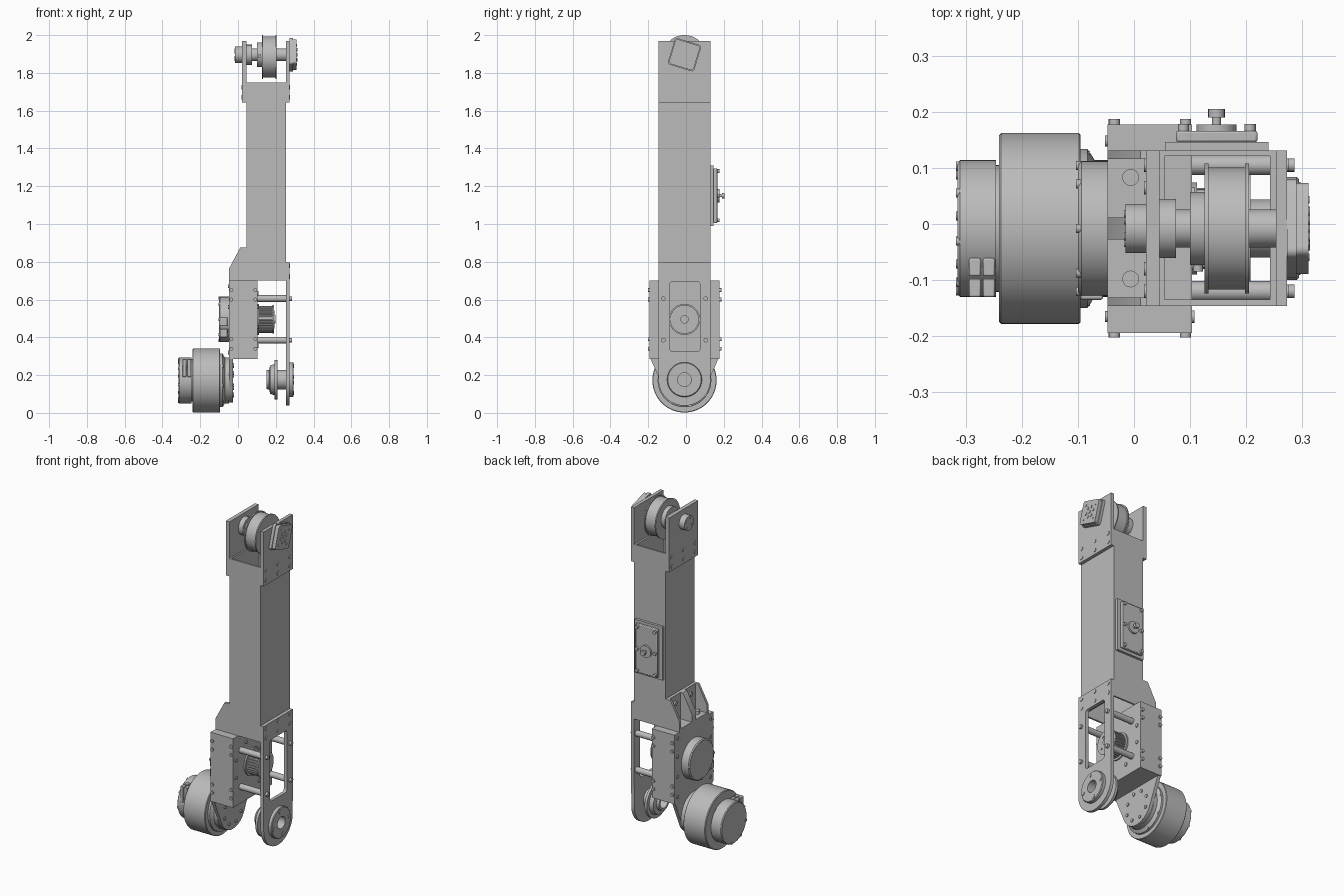
import bpy, bmesh, math
from mathutils import Matrix, Vector

if "Cube" in bpy.data.objects:
    bpy.data.objects.remove(bpy.data.objects["Cube"])

grey = bpy.data.materials.new("light_grey_metal")
grey.use_nodes = True
grey.diffuse_color = (0.5, 0.5, 0.5, 1)
grey.node_tree.nodes["Principled BSDF"].inputs["Base Color"].default_value = (0.5, 0.5, 0.5, 1)
parts = []
CY = -0.008          # centre line of the arm
LOW, MID, TOP = 0.172, 0.495, 1.89   # heights of the three axles


def finish(name, bm):
    bmesh.ops.remove_doubles(bm, verts=bm.verts, dist=1e-5)
    bmesh.ops.recalc_face_normals(bm, faces=bm.faces)
    me = bpy.data.meshes.new(name)
    bm.to_mesh(me)
    bm.free()
    me.materials.append(grey)
    ob = bpy.data.objects.new(name, me)
    bpy.context.collection.objects.link(ob)
    parts.append(ob)
    return ob


def box(name, x, y, z, bevel=0):
    bm = bmesh.new()
    size = [b - a for a, b in (x, y, z)]
    mid = [(a + b) / 2 for a, b in (x, y, z)]
    bmesh.ops.create_cube(bm, size=1, matrix=Matrix.Translation(mid) @ Matrix.Diagonal((*size, 1)))
    ob = finish(name, bm)
    if bevel:
        mod = ob.modifiers.new("bevel", "BEVEL")
        mod.width, mod.segments = bevel, 2
    return ob


def plate(name, axis, span, loops):
    """Extrude flat outlines (outer loop plus holes) along x or y."""
    bm = bmesh.new()
    place = (lambda a, b: (span[0], a, b)) if axis == "x" else (lambda a, b: (a, span[0], b))
    for loop in loops:
        vs = [bm.verts.new(place(*p)) for p in loop]
        for i, v in enumerate(vs):
            bm.edges.new((vs[i - 1], v))
    bmesh.ops.triangle_fill(bm, edges=bm.edges[:], use_beauty=True)
    geo = bmesh.ops.extrude_face_region(bm, geom=bm.faces[:])["geom"]
    d = span[1] - span[0]
    move = Vector((d, 0, 0)) if axis == "x" else Vector((0, d, 0))
    bmesh.ops.translate(bm, vec=move, verts=[g for g in geo if isinstance(g, bmesh.types.BMVert)])
    return finish(name, bm)


def arc(cy, cz, r, a0, a1, n=24):
    return [(cy + r * math.cos(math.radians(a0 + (a1 - a0) * i / n)),
             cz + r * math.sin(math.radians(a0 + (a1 - a0) * i / n))) for i in range(n + 1)]


def round_rect(y0, y1, z0, z1, r):
    return (arc(y1 - r, z1 - r, r, 0, 90, 5) + arc(y0 + r, z1 - r, r, 90, 180, 5)
            + arc(y0 + r, z0 + r, r, 180, 270, 5) + arc(y1 - r, z0 + r, r, 270, 360, 5))


def turned(name, profile, cz, cy=CY, steps=64):
    """Lathe an (x, radius) profile around the x axis."""
    bm = bmesh.new()
    vs = [bm.verts.new((x, cy, cz + r)) for x, r in profile]
    es = [bm.edges.new(pair) for pair in zip(vs, vs[1:])]
    bmesh.ops.spin(bm, geom=vs + es, cent=(0, cy, cz), axis=(1, 0, 0), angle=math.tau, steps=steps)
    return finish(name, bm)


def rods(name, axis, span, r, spots, seg=16):
    """Cylinders along one axis; spots give the other two coordinates in order."""
    bm = bmesh.new()
    k = "xyz".index(axis)
    rot = [Matrix.Rotation(math.pi / 2, 4, "Y"), Matrix.Rotation(math.pi / 2, 4, "X"), Matrix()][k]
    for s in spots:
        pos = list(s)
        pos.insert(k, sum(span) / 2)
        bmesh.ops.create_cone(bm, cap_ends=True, segments=seg, radius1=r, radius2=r,
                              depth=abs(span[1] - span[0]), matrix=Matrix.Translation(pos) @ rot)
    return finish(name, bm)


def ring(cz, r, n, a0=0):
    return [(CY + r * math.cos(a0 + math.tau * i / n), cz + r * math.sin(a0 + math.tau * i / n))
            for i in range(n)]


def grid(a, b):
    return [(p, q) for p in a for q in b]


Y = (-0.146, 0.131)
COLS = (-0.12, CY, 0.105)

# Hollow arm tube
box("tube_left_wall", (0.045, 0.054), Y, (0.70, 1.75))
box("tube_right_wall", (0.242, 0.253), Y, (0.70, 1.75))
box("tube_front_wall", (0.045, 0.253), (Y[0], -0.135), (0.70, 1.75))
box("tube_back_wall", (0.045, 0.253), (0.121, Y[1]), (0.70, 1.75))

# Upper clevis plates and screws
box("clevis_left_plate", (0.021, 0.045), Y, (1.643, 1.97))
box("clevis_right_plate", (0.253, 0.273), Y, (1.643, 1.97))
rods("clevis_right_screws", "x", (0.273, 0.276), 0.012, grid(COLS, (1.67, 1.725)))
rods("clevis_left_screws", "x", (0.018, 0.021), 0.012, grid(COLS, (1.67, 1.725)))

# Upper axle with flanged pulley
turned("upper_axle", [(-0.015, 0), (-0.015, 0.044), (0.021, 0.044), (0.045, 0.044), (0.045, 0.053),
                      (0.075, 0.053), (0.075, 0.034), (0.10, 0.034), (0.10, 0.065), (0.126, 0.065),
                      (0.126, 0.034), (0.256, 0.034), (0.256, 0)], TOP + 0.006)
turned("upper_pulley", [(0.126, 0), (0.126, 0.116), (0.133, 0.116), (0.133, 0.109), (0.198, 0.109),
                        (0.198, 0.116), (0.205, 0.116), (0.205, 0)], TOP - 0.006)
rods("left_boss_screws", "x", (-0.018, -0.015), 0.007, ring(TOP + 0.006, 0.03, 4, 0.5))
rods("hub_set_screw", "y", (-0.085, -0.07), 0.009, [(0.114, TOP)])

# Tilted square end cap
for nm, span, h in (("end_cap_base", (0.273, 0.290), 0.073), ("end_cap", (0.290, 0.311), 0.068)):
    cap = plate(nm, "x", span, [round_rect(-h, h, -h, h, 0.014)])
    cap.matrix_world = Matrix.Translation((0, CY, TOP + 0.006)) @ Matrix.Rotation(math.radians(-17), 4, "X")
rods("end_cap_screws", "x", (0.311, 0.314), 0.009, ring(TOP + 0.006, 0.03, 6) + [(CY, TOP + 0.006)])
rods("end_cap_corner_screws", "x", (0.311, 0.313), 0.007, ring(TOP + 0.006, 0.058, 4, 0.49))

# Access cover with knob on the back
box("cover_base", (0.055, 0.24), (0.131, 0.146), (0.99, 1.31))
box("cover_plate", (0.075, 0.22), (0.146, 0.166), (1.005, 1.295), 0.004)
rods("cover_screws", "y", (0.166, 0.178), 0.010, grid((0.088, 0.207), (1.02, 1.15, 1.28)))
rods("knob_base", "y", (0.166, 0.177), 0.036, [(0.147, 1.15)], 32)
rods("knob_stem", "y", (0.177, 0.190), 0.008, [(0.147, 1.15)])
rods("knob_head", "y", (0.190, 0.205), 0.015, [(0.147, 1.15)])

# Ribbed bracket joining the tube to the gearbox
outline = [(0.047, 0.875), (0.012, 0.875), (-0.047, 0.765), (-0.047, 0.70), (0.047, 0.70)]
for nm, span in (("front_gusset", (Y[0], -0.131)), ("middle_gusset", (-0.028, 0.012)),
                 ("back_gusset", (0.116, Y[1]))):
    plate(nm, "y", span, [outline])
box("bracket_foot", (-0.047, 0.047), Y, (0.70, 0.716))
box("bracket_back", (0.028, 0.045), Y, (0.70, 0.875))
rods("bracket_foot_screws", "z", (0.716, 0.735), 0.015, grid((-0.006,), (-0.098, 0.083)))
rods("bracket_back_screws", "x", (0.018, 0.028), 0.012, grid((-0.08, 0.065), (0.76, 0.83)))

# Gearbox housing and its screws
box("gearbox_housing", (-0.047, 0.103), (-0.194, 0.177), (0.285, 0.70))
SIDE = grid((-0.035, 0.092), (0.34, 0.39, 0.60, 0.65))
rods("gearbox_front_screws", "y", (-0.202, -0.194), 0.010, SIDE)
rods("gearbox_back_screws", "y", (0.177, 0.187), 0.010, SIDE)
rods("gearbox_left_screws", "x", (-0.052, -0.047), 0.010,
     grid((-0.165, 0.148), (0.32, 0.44, 0.56, 0.67)))
rods("gearbox_right_screws", "x", (0.103, 0.108), 0.011,
     grid((-0.07, 0.055), (0.355, 0.635)) + grid((-0.165, 0.148), (0.455, 0.56)))

# Upper motor on the gearbox
turned("upper_motor", [(-0.10, 0), (-0.10, 0.113), (-0.094, 0.12), (-0.047, 0.12), (-0.047, 0)], MID)
rods("upper_motor_rim_screws", "x", (-0.103, -0.09), 0.008, ring(MID, 0.112, 8))
for z in (0.40, 0.46):
    box("upper_motor_connector", (-0.095, -0.055), (-0.135, -0.07), (z, z + 0.045), 0.004)

# Toothed drive pulley
turned("drive_pulley", [(0.103, 0), (0.103, 0.082), (0.112, 0.082), (0.112, 0.064), (0.183, 0.064),
                        (0.183, 0.076), (0.190, 0.076), (0.190, 0.022), (0.198, 0.022), (0.198, 0)], MID)
rods("drive_pulley_teeth", "x", (0.112, 0.183), 0.006, ring(MID, 0.066, 28), 8)
rods("drive_pulley_screws", "x", (0.190, 0.194), 0.007, ring(MID, 0.05, 4, 0.6))

# Long right plate with a window and a bore
plate("long_right_plate", "x", (0.253, 0.273),
      [[(Y[1], 0.80), (Y[0], 0.80)] + arc(CY, LOW + 0.004, 0.138, 180, 360),
       round_rect(-0.086, 0.074, 0.325, 0.695, 0.015), arc(CY, LOW + 0.004, 0.036, 0, 350, 35)])
rods("long_plate_screws", "x", (0.273, 0.276), 0.012, grid(COLS, (0.722, 0.78)))
POSTS = grid((-0.12, 0.105), (0.385, 0.605))
rods("standoffs", "x", (0.103, 0.253), 0.018, POSTS)
rods("standoff_screws", "x", (0.273, 0.286), 0.012, POSTS)

# Lower right hub with bore
hub = [(0.294, 0.036), (0.294, 0.088), (0.290, 0.092), (0.273, 0.092), (0.273, 0.052), (0.208, 0.052),
       (0.208, 0.104), (0.193, 0.104), (0.193, 0.082), (0.170, 0.075), (0.165, 0.052), (0.150, 0.05),
       (0.150, 0.036), (0.294, 0.036)]
turned("lower_hub", hub, LOW + 0.004)
rods("lower_hub_screws", "x", (0.294, 0.297), 0.011, ring(LOW + 0.004, 0.073, 4, 0.2))

# Tapered mount plate and lower motor
plate("motor_mount_plate", "x", (-0.047, -0.027),
      [[(0.177, 0.30), (-0.194, 0.30)] + arc(CY, LOW, 0.118, 205, 335)])
rods("mount_plate_screws", "x", (-0.027, -0.022), 0.010, ring(LOW, 0.085, 8, 0.3))
turned("lower_motor", [(-0.315, 0), (-0.315, 0.117), (-0.31, 0.122), (-0.246, 0.122), (-0.246, 0.113),
                       (-0.241, 0.113), (-0.241, 0.166), (-0.237, 0.17), (-0.098, 0.17),
                       (-0.095, 0.167), (-0.095, 0.142), (-0.083, 0.142), (-0.07, 0.122),
                       (-0.047, 0.122), (-0.047, 0)], LOW, steps=96)
rods("lower_motor_rim_screws", "x", (-0.317, -0.305), 0.008, ring(LOW, 0.114, 8, 0.2))
rods("lower_motor_flange_screws", "x", (-0.095, -0.078), 0.009, ring(LOW, 0.132, 8, 0.2))
for x in (-0.294, -0.269):
    for y in (-0.13, -0.093):
        box("lower_motor_connector", (x, x + 0.021), (y, y + 0.032), (0.19, 0.285), 0.003)

# Smooth round parts while keeping edges crisp
bpy.ops.object.select_all(action="DESELECT")
for ob in parts:
    ob.select_set(True)
bpy.context.view_layer.objects.active = parts[0]
bpy.ops.object.shade_smooth_by_angle(angle=math.radians(30))
